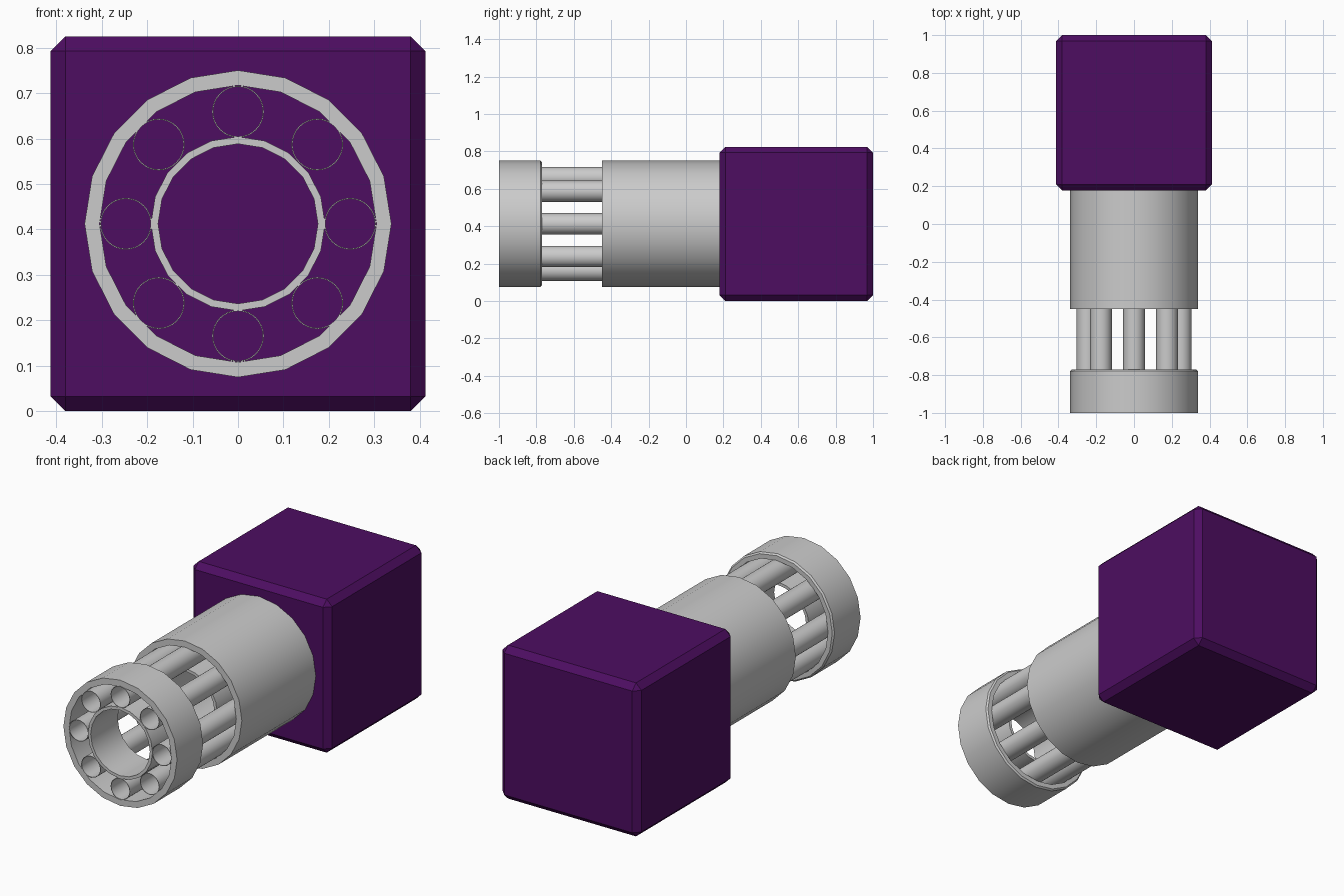
import bpy, bmesh, math

if "Cube" in bpy.data.objects:
    bpy.data.objects.remove(bpy.data.objects["Cube"])

CZ = 0.4125  # height of the barrel axis


def new_object(name, bm):
    bmesh.ops.recalc_face_normals(bm, faces=bm.faces)
    mesh = bpy.data.meshes.new(name)
    bm.to_mesh(mesh)
    bm.free()
    ob = bpy.data.objects.new(name, mesh)
    bpy.context.collection.objects.link(ob)
    return ob


def tube(name, profile, sides, x=0.0, z=CZ):
    """Revolve a closed (radius, y) profile around an axis along y."""
    bm = bmesh.new()
    rings = []
    for i in range(sides):
        a = 2 * math.pi * i / sides
        rings.append([bm.verts.new((x + r * math.sin(a), y, z + r * math.cos(a)))
                      for r, y in profile])
    n = len(profile)
    for i in range(sides):
        a, b = rings[i], rings[(i + 1) % sides]
        for j in range(n):
            k = (j + 1) % n
            bm.faces.new((a[j], a[k], b[k], b[j]))
    ob = new_object(name, bm)
    bpy.ops.object.select_all(action='DESELECT')
    ob.select_set(True)
    bpy.context.view_layer.objects.active = ob
    bpy.ops.object.shade_smooth_by_angle(angle=math.radians(30))
    return ob


def straight(r_out, r_in, y0, y1):
    return [(r_out, y0), (r_out, y1), (r_in, y1), (r_in, y0)]


# Bevelled purple block at the back
bm = bmesh.new()
bmesh.ops.create_cube(bm, size=1)
for v in bm.verts:
    v.co = (v.co.x * 0.825, 0.589 + v.co.y * 0.822, CZ + v.co.z * 0.825)
bmesh.ops.bevel(bm, geom=list(bm.edges), offset=0.032, segments=1,
                affect='EDGES', profile=0.5)
block = new_object("rear_block", bm)
mat = bpy.data.materials.new("purple")
mat.diffuse_color = (0.075, 0.004, 0.12, 1)
mat.use_nodes = True
mat.node_tree.nodes["Principled BSDF"].inputs["Base Color"].default_value = mat.diffuse_color
block.data.materials.append(mat)

# Outer barrel shell, and muzzle ring with a small chamfer at its back rim
tube("barrel_shell", straight(0.338, 0.305, -0.45, 0.18), 20)
tube("muzzle_ring", [(0.338, -1.0), (0.338, -0.779), (0.330, -0.771),
                     (0.305, -0.771), (0.305, -1.0)], 20)

# Inner sleeves
tube("barrel_sleeve", straight(0.192, 0.176, -0.45, 0.18), 20)
tube("muzzle_sleeve", straight(0.192, 0.176, -1.0, -0.771), 20)

# Eight thin-walled small barrels
for i in range(8):
    a = i * math.pi / 4
    tube(f"small_barrel_{i + 1}", straight(0.057, 0.0545, -1.0, 0.18), 32,
         0.247 * math.sin(a), CZ + 0.247 * math.cos(a))
